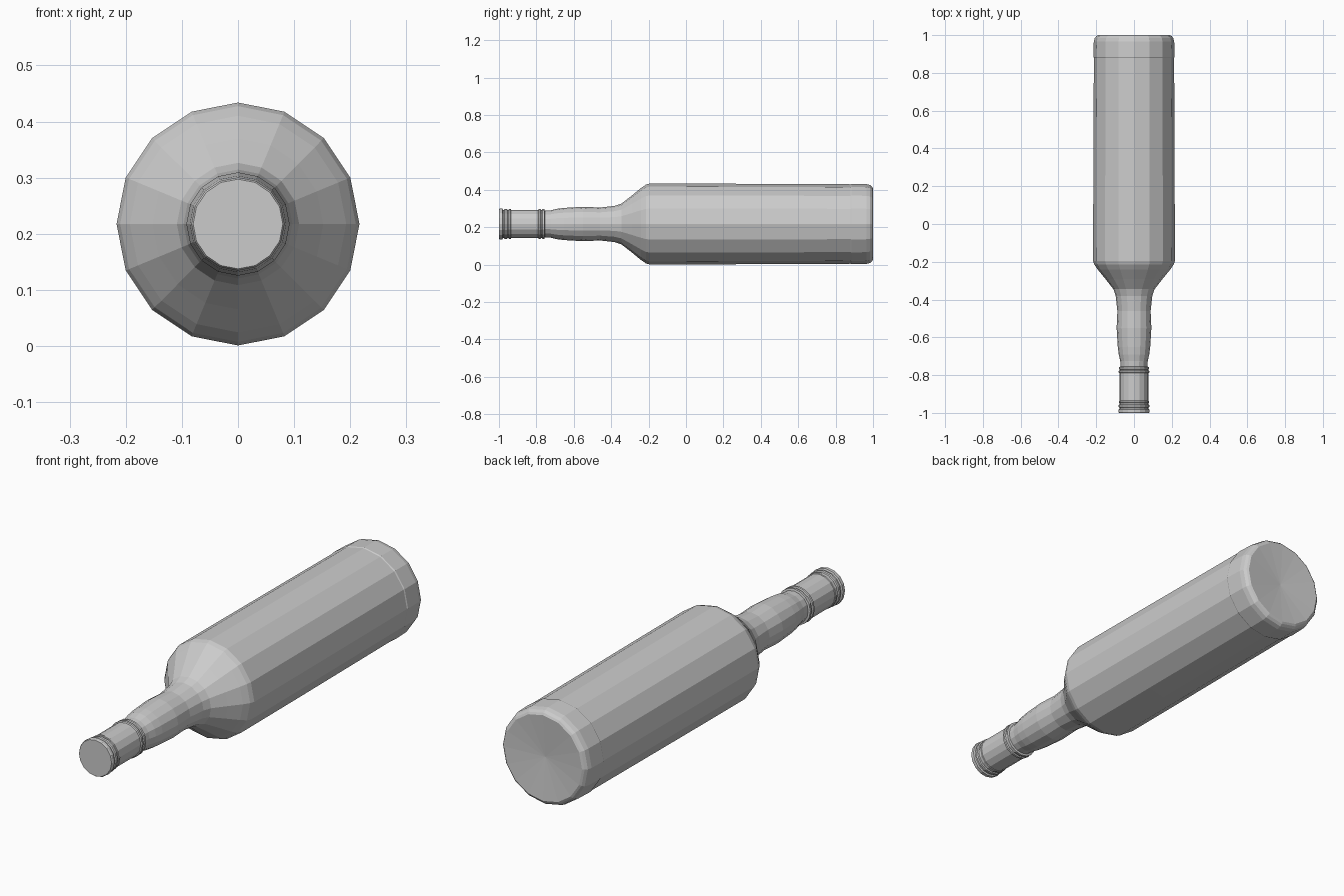
import bpy, bmesh
from math import sin, cos, pi

SIDES = 16
CZ = 0.2175  # height of the bottle axis


def lathe(name, profile, tip_a, tip_b):
    """Revolve (y, radius) pairs around the lying axis, closing both ends at a centre point."""
    bm = bmesh.new()
    rings = []
    for y, r in profile:
        rings.append([bm.verts.new((r * sin(2 * pi * i / SIDES), y,
                                    CZ + r * cos(2 * pi * i / SIDES)))
                      for i in range(SIDES)])
    for a, b in zip(rings, rings[1:]):
        for i in range(SIDES):
            j = (i + 1) % SIDES
            bm.faces.new((a[i], a[j], b[j], b[i]))
    for ring, y in ((rings[0], tip_a), (rings[-1], tip_b)):
        c = bm.verts.new((0, y, CZ))
        for i in range(SIDES):
            bm.faces.new((ring[i], ring[(i + 1) % SIDES], c))
    bmesh.ops.recalc_face_normals(bm, faces=bm.faces)
    me = bpy.data.meshes.new(name)
    bm.to_mesh(me)
    bm.free()
    ob = bpy.data.objects.new(name, me)
    bpy.context.collection.objects.link(ob)
    return ob


# Whole bottle: cap lip, cap, collar ring, swollen neck, shoulder, body, base
lathe("bottle", [
    # lip rings
    (-1.0, 0.080), (-0.995, 0.083), (-0.982, 0.083), (-0.979, 0.076),
    (-0.972, 0.076), (-0.969, 0.081), (-0.958, 0.081), (-0.955, 0.076),
    (-0.948, 0.076), (-0.946, 0.079), (-0.937, 0.079), (-0.935, 0.076),
    # cap sleeve and collar
    (-0.79, 0.076), (-0.787, 0.081), (-0.778, 0.081), (-0.775, 0.076),
    (-0.77, 0.076), (-0.767, 0.080), (-0.757, 0.080), (-0.755, 0.071),
    # neck
    (-0.725, 0.073), (-0.69, 0.081), (-0.65, 0.086), (-0.55, 0.092),
    (-0.46, 0.088), (-0.38, 0.097), (-0.345, 0.109),
    # shoulder
    (-0.29, 0.152), (-0.24, 0.193), (-0.215, 0.210), (-0.195, 0.2165),
    # body and base band
    (0.2, 0.2155), (0.88, 0.2125), (0.885, 0.215), (0.965, 0.213),
    (0.985, 0.208), (0.995, 0.199), (1.0, 0.190),
], -1.0, 0.985)
